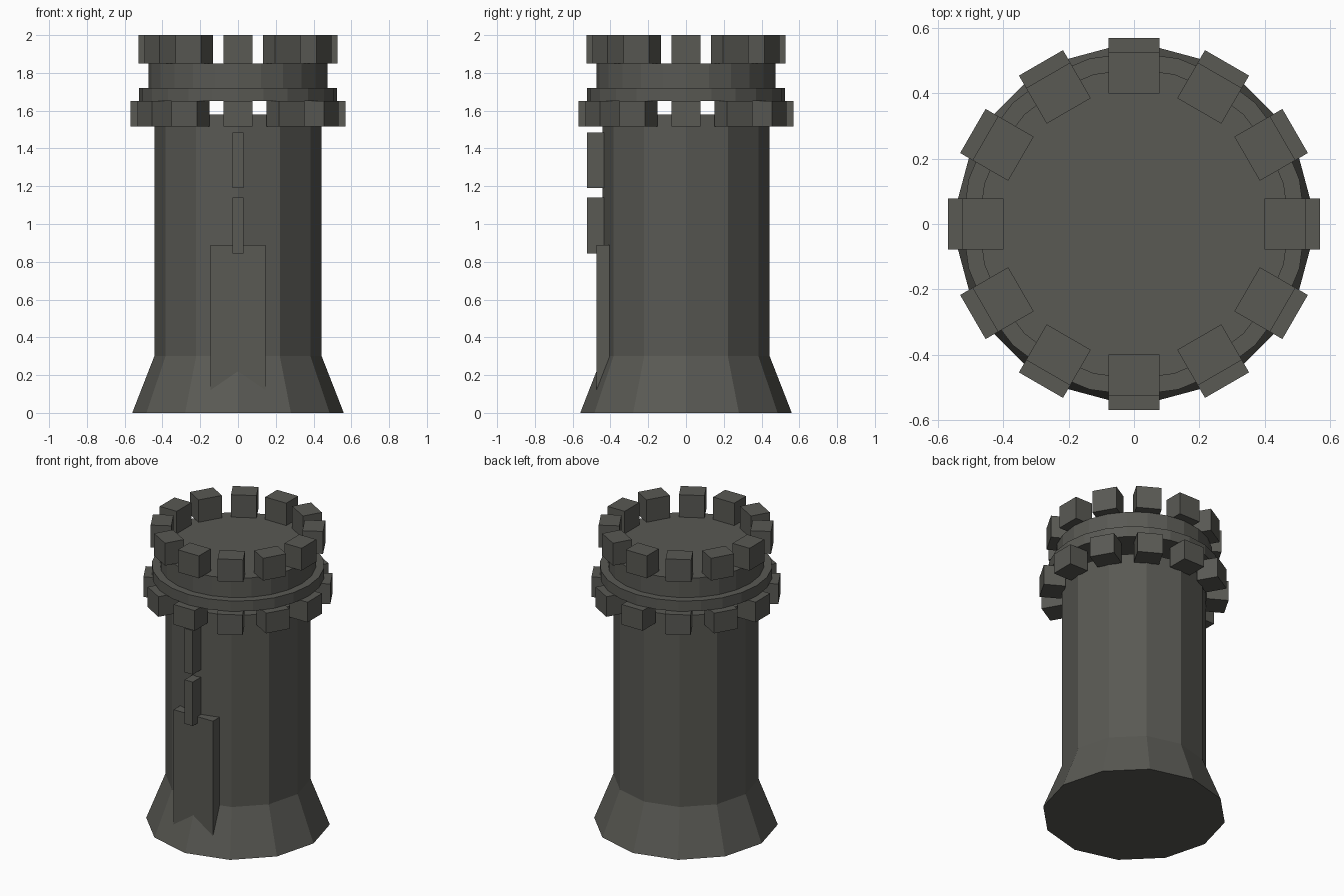
import bpy
import bmesh
import math
from mathutils import Matrix, Vector

if "Cube" in bpy.data.objects:
    bpy.data.objects.remove(bpy.data.objects["Cube"])

stone = bpy.data.materials.new("dark_stone")
stone.diffuse_color = (0.1, 0.1, 0.088, 1)
stone.use_nodes = True
stone.node_tree.nodes["Principled BSDF"].inputs["Base Color"].default_value = stone.diffuse_color


def finish(name, bm):
    bmesh.ops.recalc_face_normals(bm, faces=bm.faces)
    mesh = bpy.data.meshes.new(name)
    bm.to_mesh(mesh)
    bm.free()
    mesh.materials.append(stone)
    obj = bpy.data.objects.new(name, mesh)
    bpy.context.collection.objects.link(obj)
    return obj


def lathe(name, profile, sides):
    """Closed solid of revolution from (radius, z) points, bottom to top."""
    bm = bmesh.new()
    rings = []
    for r, z in profile:
        rings.append([bm.verts.new((r * math.cos(2 * math.pi * i / sides),
                                    r * math.sin(2 * math.pi * i / sides), z))
                      for i in range(sides)])
    for a, b in zip(rings, rings[1:]):
        for i in range(sides):
            j = (i + 1) % sides
            bm.faces.new((a[i], a[j], b[j], b[i]))
    bm.faces.new(rings[0][::-1])
    bm.faces.new(rings[-1])
    return finish(name, bm)


def add_box(bm, lo, hi, angle=0.0):
    lo, hi = Vector(lo), Vector(hi)
    m = (Matrix.Rotation(angle, 4, 'Z') @ Matrix.Translation((lo + hi) / 2)
         @ Matrix.Diagonal((*(hi - lo), 1)))
    bmesh.ops.create_cube(bm, size=1, matrix=m)


def box(name, lo, hi):
    bm = bmesh.new()
    add_box(bm, lo, hi)
    return finish(name, bm)


def block_ring(name, r_in, r_out, z0, z1, half_width=0.078, count=12):
    bm = bmesh.new()
    for i in range(count):
        add_box(bm, (r_in, -half_width, z0), (r_out, half_width, z1),
                2 * math.pi * i / count)
    return finish(name, bm)


# Twelve-sided tower shaft with flared foot
lathe("tower_shaft", [(0.56, 0), (0.443, 0.3), (0.443, 1.58)], 12)

# Stepped round platform carried by the brackets
lathe("platform", [(0.525, 1.65), (0.525, 1.72), (0.475, 1.72), (0.475, 1.85)], 24)

# Supporting brackets and battlements
block_ring("brackets", 0.435, 0.57, 1.515, 1.65)
block_ring("battlements", 0.40, 0.526, 1.85, 2.0)

# Door slab and two narrow window slits on the front
box("door", (-0.146, -0.474, 0.05), (0.146, -0.38, 0.89))
box("lower_window_slit", (-0.03, -0.523, 0.845), (0.03, -0.42, 1.14))
box("upper_window_slit", (-0.03, -0.523, 1.19), (0.03, -0.42, 1.485))
